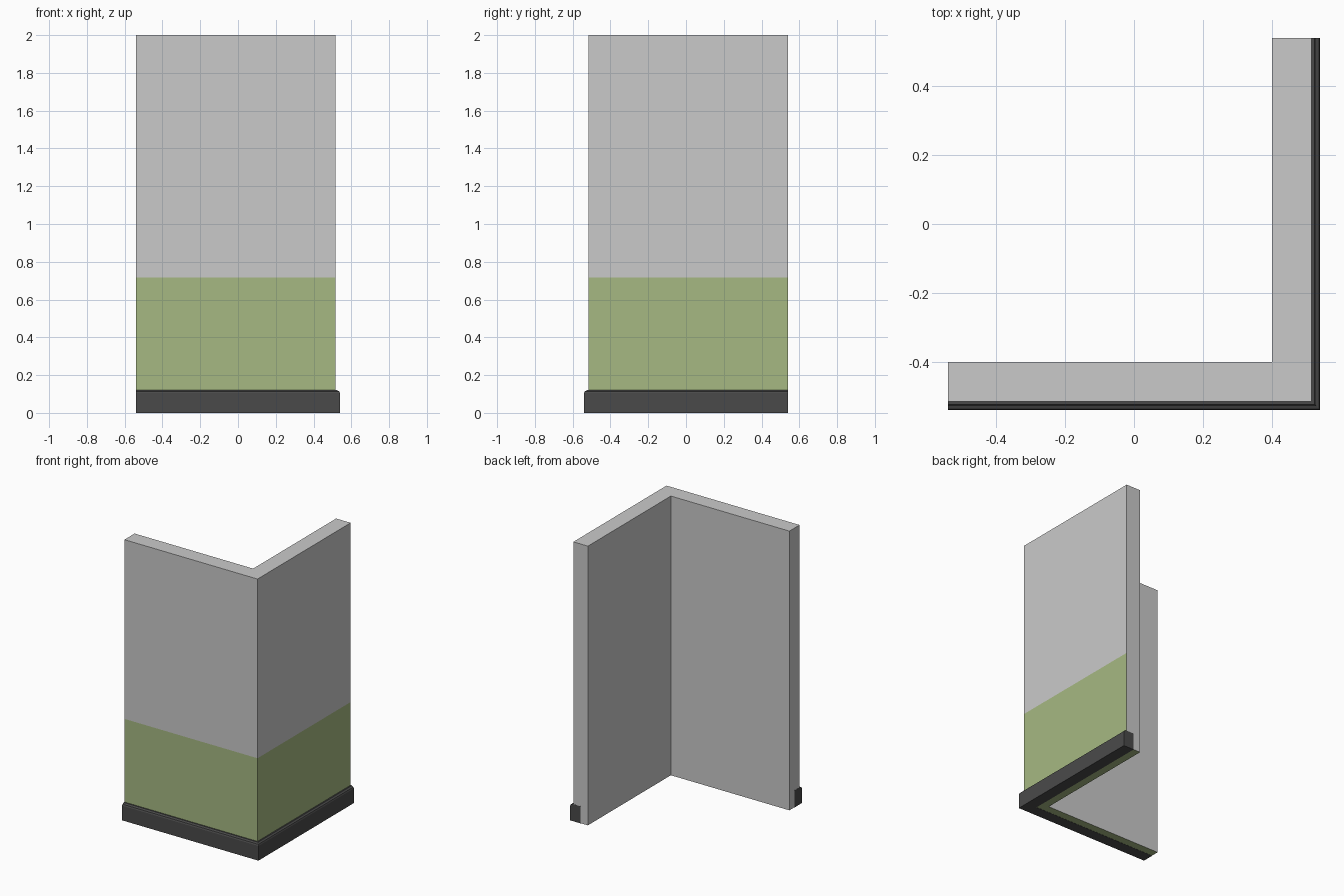
import bpy, bmesh

if "Cube" in bpy.data.objects:
    bpy.data.objects.remove(bpy.data.objects["Cube"])


def material(name, srgb):
    m = bpy.data.materials.new(name)
    lin = [((c / 255 + 0.055) / 1.055) ** 2.4 for c in srgb]
    m.diffuse_color = (*lin, 1)
    m.use_nodes = True
    m.node_tree.nodes["Principled BSDF"].inputs["Base Color"].default_value = m.diffuse_color
    return m


grey = material("grey plaster", (202, 202, 202))
green = material("green paint", (166, 185, 130))
dark = material("dark skirting", (74, 74, 74))


def corner_sweep(name, profile, end, mats):
    """Sweep a (distance, height) profile along the L-shaped corner."""
    bm = bmesh.new()
    rings = []
    for place in (lambda d: (-end, -d), lambda d: (d, -d), lambda d: (d, end)):
        rings.append([bm.verts.new((*place(d), z)) for d, z in profile])
    n = len(profile)
    for a, b in zip(rings, rings[1:]):
        for i in range(n):
            j = (i + 1) % n
            bm.faces.new((a[i], a[j], b[j], b[i]))
    bm.faces.new(rings[0])
    bm.faces.new(rings[-1])
    bmesh.ops.recalc_face_normals(bm, faces=bm.faces[:])
    me = bpy.data.meshes.new(name)
    bm.to_mesh(me)
    bm.free()
    for m in mats:
        me.materials.append(m)
    ob = bpy.data.objects.new(name, me)
    bpy.context.collection.objects.link(ob)
    return ob


# Wall corner, with an edge at the paint line on the outer side
wall = corner_sweep("wall_corner",
                    [(0.4, 0.001), (0.515, 0.001), (0.515, 0.717), (0.515, 2), (0.4, 2)],
                    0.539, [grey, green])
for p in wall.data.polygons:
    outer = (p.normal.y < -0.9 or p.normal.x > 0.9) and max(p.center.x, -p.center.y) > 0.5
    low_outer = outer and p.center.z < 0.7
    if low_outer or p.normal.z < -0.9:
        p.material_index = 1

# Skirting board with an eased top edge, set into the wall
corner_sweep("skirting_board",
             [(0.457, 0), (0.54, 0), (0.54, 0.105), (0.536, 0.114),
              (0.528, 0.117), (0.524, 0.122), (0.457, 0.122)],
             0.54, [dark])
